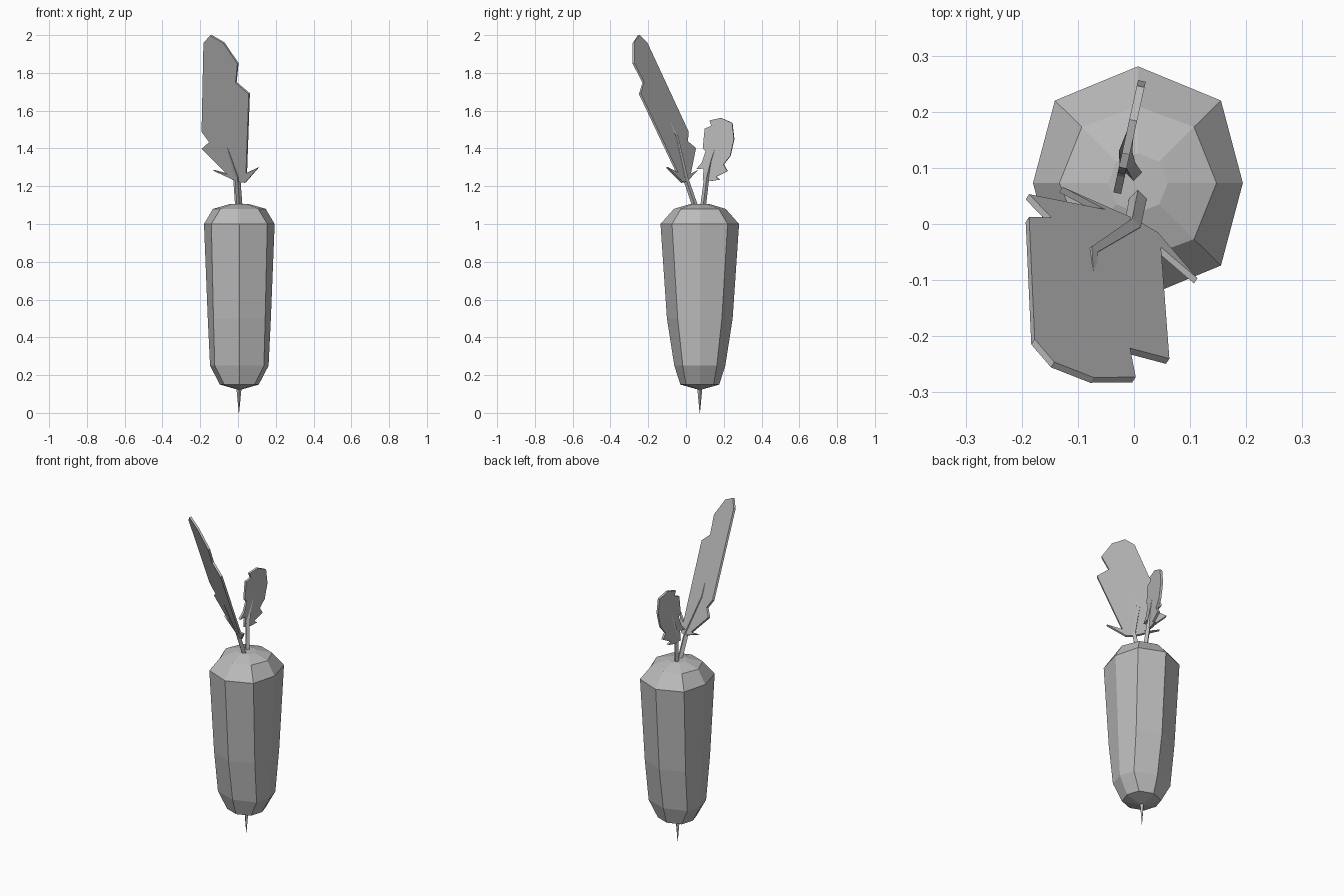
import bpy, bmesh
from mathutils import Vector

cube = bpy.data.objects.get("Cube")
if cube:
    bpy.data.objects.remove(cube)

grey = bpy.data.materials.new("plain grey")
grey.use_nodes = True
colour = (0.5, 0.5, 0.5, 1)
grey.diffuse_color = colour
grey.node_tree.nodes["Principled BSDF"].inputs["Base Color"].default_value = colour


def finish(name, bm):
    """Turn a bmesh into a flat-shaded object."""
    bmesh.ops.recalc_face_normals(bm, faces=bm.faces)
    mesh = bpy.data.meshes.new(name)
    bm.to_mesh(mesh)
    bm.free()
    mesh.materials.append(grey)
    obj = bpy.data.objects.new(name, mesh)
    bpy.context.collection.objects.link(obj)
    return obj


def loft(name, rings):
    """Skin a list of equal-length point rings and cap both ends."""
    bm = bmesh.new()
    loops = [[bm.verts.new(p) for p in ring] for ring in rings]
    for a, b in zip(loops, loops[1:]):
        for i in range(len(a)):
            j = (i + 1) % len(a)
            bm.faces.new((a[i], a[j], b[j], b[i]))
    bm.faces.new(loops[0])
    bm.faces.new(loops[-1])
    return finish(name, bm)


def octagon(z, rx, ry, dx, dy, centre=(0.007, 0.073)):
    """Eight-sided ring with separate axis and diagonal reaches."""
    pts = [(rx, 0), (dx, dy), (0, ry), (-dx, dy),
           (-rx, 0), (-dx, -dy), (0, -ry), (dx, -dy)]
    return [(centre[0] + x, centre[1] + y, z) for x, y in pts]


def stem(name, path, radii):
    """Four-sided tapering stalk along a bent path."""
    rings = []
    for (x, y, z), r in zip(path, radii):
        rings.append([(x + r, y, z), (x, y + r, z), (x - r, y, z), (x, y - r, z)])
    return loft(name, rings)


def leaf(name, points, normal, thickness):
    """Thin slab from a flat jagged outline."""
    half = Vector(normal).normalized() * thickness / 2
    pts = [Vector(p) for p in points]
    return loft(name, [[p - half for p in pts], [p + half for p in pts]])


# Root body, from the underside to the crown
loft("root_body", [octagon(*r) for r in (
    (0.125, 0.015, 0.015, 0.011, 0.011),
    (0.15, 0.103, 0.103, 0.08, 0.073),
    (0.25, 0.155, 0.135, 0.13, 0.09),
    (0.5, 0.167, 0.174, 0.137, 0.117),
    (1.0, 0.187, 0.208, 0.148, 0.147),
    (1.08, 0.14, 0.137, 0.1, 0.1),
    (1.105, 0.053, 0.053, 0.038, 0.038))])

# Thin tip under the root
stem("root_tip", [(0.005, 0.073, 0), (0.005, 0.073, 0.135)], (0.001, 0.014))

# Large leaf leaning to the front, outline given as x and z
large = [(-0.145, 2.0), (-0.075, 1.96), (0, 1.85), (-0.01, 1.75), (0.06, 1.69),
         (0.045, 1.27), (0.11, 1.3), (0.04, 1.22), (0, 1.225), (-0.13, 1.285),
         (-0.055, 1.265), (-0.19, 1.4), (-0.15, 1.435), (-0.19, 1.49), (-0.18, 1.96)]
leaf("large_leaf",
     [(x, -0.21 - 0.65 * (x + 0.18) - 0.45 * (z - 1.96), z) for x, z in large],
     (0.65, 1, 0.45), 0.012)
stem("large_leaf_stem",
     [(0.008, 0.05, 1.09), (-0.003, -0.005, 1.25), (-0.075, -0.05, 1.46),
      (-0.07, -0.13, 1.62)], (0.016, 0.015, 0.01, 0.004))

# Small leaf standing at the back, outline given as y and z
small = [(0.185, 1.562), (0.125, 1.548), (0.135, 1.52), (0.1, 1.505), (0.09, 1.4),
         (0.105, 1.385), (0.085, 1.325), (0.055, 1.29), (0.095, 1.295), (0.09, 1.235),
         (0.135, 1.228), (0.18, 1.235), (0.16, 1.25), (0.22, 1.28), (0.2, 1.315),
         (0.235, 1.36), (0.255, 1.45), (0.245, 1.535)]
leaf("small_leaf", [(-0.03 + 0.22 * (y - 0.055), y, z) for y, z in small],
     (1, -0.22, 0), 0.014)
stem("small_leaf_stem",
     [(0, 0.09, 1.09), (-0.012, 0.11, 1.25), (-0.015, 0.13, 1.33),
      (-0.003, 0.18, 1.48)], (0.015, 0.014, 0.012, 0.004))
